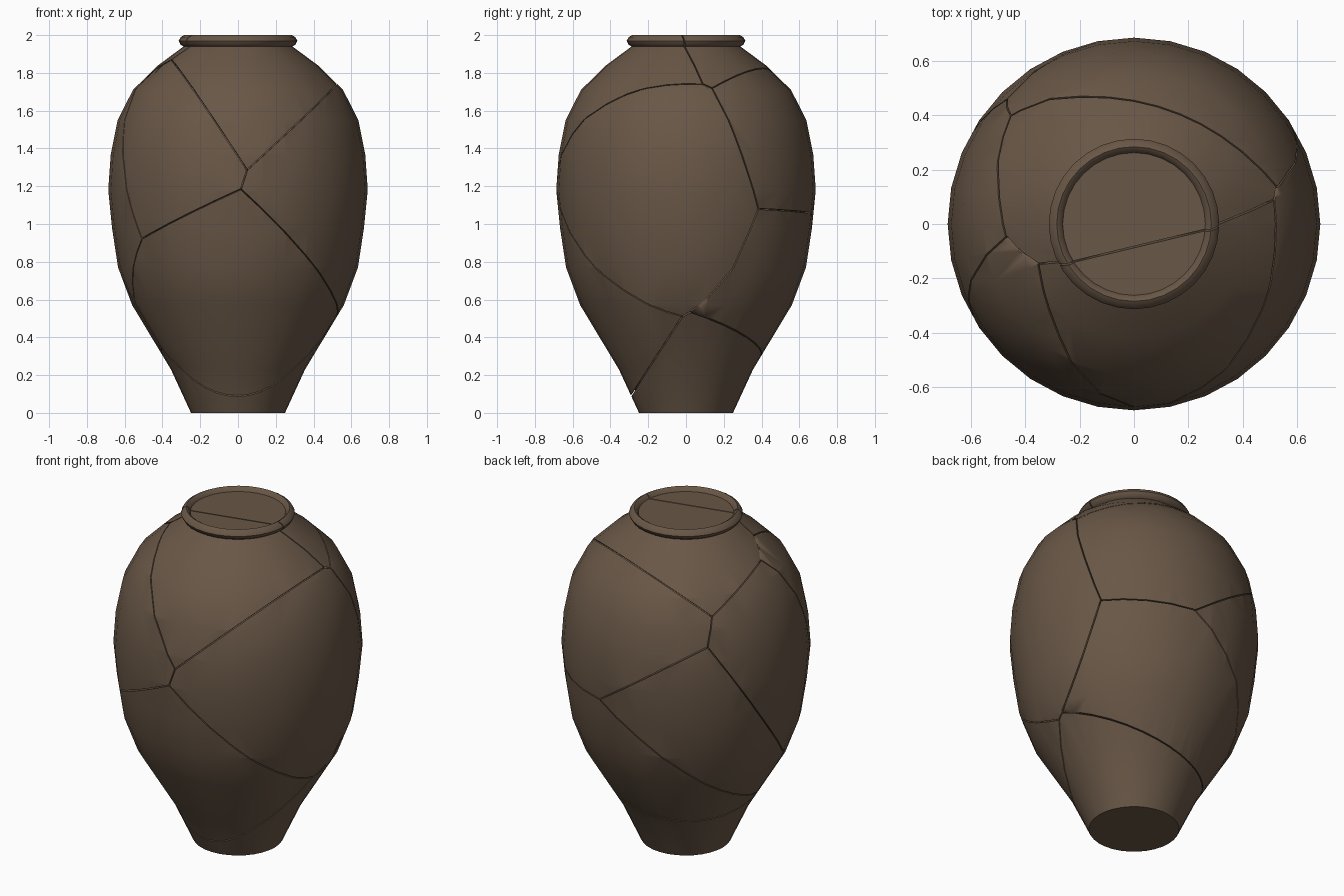
import bpy, bmesh, math
from mathutils import Vector as V

if "Cube" in bpy.data.objects:
    bpy.data.objects.remove(bpy.data.objects["Cube"])

SIDES, GAP = 32, 0.006
clay = bpy.data.materials.new("brown clay")
clay.diffuse_color = (0.14, 0.095, 0.062, 1)
clay.use_nodes = True
clay.node_tree.nodes["Principled BSDF"].inputs["Base Color"].default_value = clay.diffuse_color

# Lathe profile (radius, height): body, rolled rim, sunken lid disc
BODY = [(.249, 0), (.355, .23), (.56, .57), (.635, .77), (.667, .98), (.687, 1.18),
        (.674, 1.365), (.637, 1.55), (.556, 1.71), (.423, 1.84), (.288, 1.94)]
RIM = [(.305, 1.95), (.314, 1.97), (.304, 1.989), (.285, 2.0), (.272, 1.992), (.263, 1.975)]
PROFILE = BODY + RIM


def radius(z):
    for (r0, z0), (r1, z1) in zip(PROFILE, PROFILE[1:]):
        if z0 <= z <= z1:
            return r0 + (r1 - r0) * (z - z0) / (z1 - z0)
    return 0


def inside(p):
    r = math.hypot(p.x, p.y)
    return p.z > 0 and r < radius(p.z) and not (p.z > 1.975 and r < .265)


def make_object(name, bm):
    bmesh.ops.recalc_face_normals(bm, faces=bm.faces)
    me = bpy.data.meshes.new(name)
    bm.to_mesh(me)
    bm.free()
    ob = bpy.data.objects.new(name, me)
    bpy.context.collection.objects.link(ob)
    me.materials.append(clay)
    return ob


# Solid vase
bm = bmesh.new()
rings = []
for r, z in PROFILE:
    rings.append([bm.verts.new((r * math.cos(2 * math.pi * i / SIDES),
                                r * math.sin(2 * math.pi * i / SIDES), z)) for i in range(SIDES)])
for a, b in zip(rings, rings[1:]):
    for i in range(SIDES):
        j = (i + 1) % SIDES
        bm.faces.new((a[i], a[j], b[j], b[i]))
bm.faces.new(rings[0])
bm.faces.new(rings[-1])
vase = make_object("vase", bm)

# Corners where the shards meet
PT = {
    'A': (.048, -.678, 1.286), 'B': (.016, -.688, 1.185), 'C': (-.513, -.415, .92),
    'D': (-.353, -.147, 1.87), 'E': (-.474, -.048, 1.79), 'F': (-.456, .40, 1.61),
    'G': (.53, .137, 1.72), 'H': (.518, .09, 1.74), 'I': (.56, .384, 1.08),
    'J': (.525, -.02, .51), 'K': (.54, .027, .535), 'Q': (-.466, .459, 1.45),
    'R': (.116, .669, 1.057), 'T': (-.41, -.12, .34), 'V': (-.55, -.15, .60)}
# Cracks: two corners and a point between them that fixes the fracture plane
CRACKS = [
    ('AD', (-.228, -.507, 1.70)), ('AH', (.30, -.565, 1.52)), ('AB', None),
    ('BC', (-.25, -.627, 1.06)), ('BJ', (.387, -.51, .80)), ('CE', (-.61, -.27, 1.40)),
    ('DE', None), ('DH', (0, -.085, 1.975)), ('EF', (-.503, .20, 1.725)),
    ('FG', (0, .455, 1.81)), ('GH', None), ('GI', (.60, .296, 1.365)), ('IR', None),
    ('IK', (.578, .286, .847)), ('JK', None), ('FQ', None), ('QR', (-.225, .64, 1.29)),
    ('QV', (-.62, .276, 1.095)), ('CV', None), ('VT', None), ('RT', (-.385, .42, .60)),
    ('JT', (-.02, -.29, .09)), ('KT', (0, .397, .30))]


def crack_plate(bm, p, q, m):
    """Thin curved plate that straddles the surface along one crack."""
    mid = (p + q) / 2
    if m is None:
        m = mid + V((mid.x, mid.y, 0)).normalized() * .1
    n = (q - p).cross(m - p).normalized()
    c = V((0, 0, mid.z))
    c -= n * (c - p).dot(n)                      # hub inside the vase, in the plane
    dp, dm, dq = [(x - c).normalized() for x in (p, m, q)]
    steps = max(2, int((q - p).length / .06))
    dirs = [dp.lerp(dm, i / steps).normalized() for i in range(steps)]
    dirs += [dm.lerp(dq, i / steps).normalized() for i in range(steps + 1)]
    loops = []
    for d in dirs:
        t = .05
        while inside(c + d * t) and t < 2:
            t += .004
        lo, hi = c + d * (t - .04), c + d * (t + .06)
        o = n * GAP / 2
        loops.append([bm.verts.new(x) for x in (lo - o, hi - o, hi + o, lo + o)])
    for a, b in zip(loops, loops[1:]):
        for i in range(4):
            j = (i + 1) % 4
            bm.faces.new((a[i], a[j], b[j], b[i]))
    bm.faces.new(loops[0])
    bm.faces.new(loops[-1])


bm = bmesh.new()
for ends, m in CRACKS:
    crack_plate(bm, V(PT[ends[0]]), V(PT[ends[1]]), V(m) if m else None)
cutter = make_object("crack_cutter", bm)
cutter.hide_render = True

# Carve the cracks
mod = vase.modifiers.new("cracks", 'BOOLEAN')
mod.operation = 'DIFFERENCE'
mod.solver = 'EXACT'
mod.use_self = True
mod.object = cutter
bpy.ops.object.select_all(action='DESELECT')
vase.select_set(True)
bpy.context.view_layer.objects.active = vase
bpy.ops.object.modifier_apply(modifier=mod.name)
bpy.data.objects.remove(cutter)
bpy.ops.object.shade_smooth_by_angle(angle=math.radians(50))
